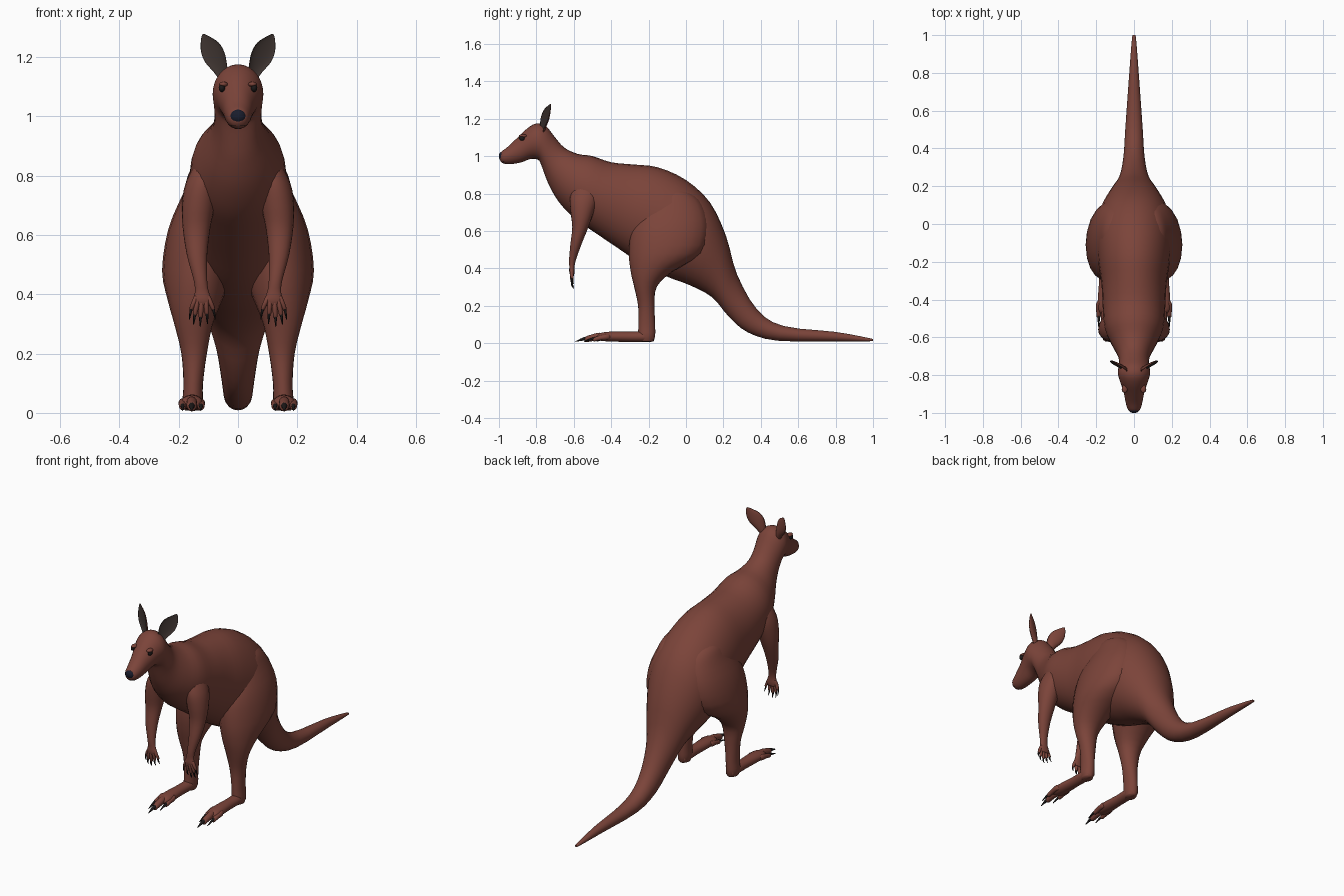
import bpy, bmesh
from math import sin, cos, pi
from mathutils import Vector, Matrix


def material(name, rgb):
    m = bpy.data.materials.new(name)
    m.diffuse_color = (*rgb, 1)
    return m


FUR = material("fur", (0.2, 0.058, 0.042))
EAR = material("ear_inside", (0.045, 0.032, 0.028))
CLAW = material("claw", (0.012, 0.01, 0.01))
NOSE = material("nose_skin", (0.01, 0.012, 0.025))


def finish(name, bm, mats, mirror):
    bmesh.ops.recalc_face_normals(bm, faces=bm.faces)
    me = bpy.data.meshes.new(name)
    bm.to_mesh(me)
    bm.free()
    for m in mats:
        me.materials.append(m)
    me.shade_smooth()
    ob = bpy.data.objects.new(name, me)
    bpy.context.collection.objects.link(ob)
    if mirror:
        ob.modifiers.new("mirror", 'MIRROR')
    return ob


def smooth_rings(rings, steps):
    """Catmull-Rom interpolation of (centre, u, v) rings."""
    out = []
    last = len(rings) - 1
    for i in range(last):
        a, b, c, d = (rings[max(0, min(last, k))] for k in (i - 1, i, i + 1, i + 2))
        for s in range(steps):
            t = s / steps
            out.append([0.5 * (2 * q + (r - p) * t + (2 * p - 5 * q + 4 * r - w) * t * t
                               + (3 * q - p - 3 * r + w) * t ** 3)
                        for p, q, r, w in zip(a, b, c, d)])
    return out + [rings[-1]]


def loft(name, rings, mats=(FUR,), mirror=True, sides=20, steps=3, hollow=None):
    """Skin over elliptical rings; hollow folds the front half inwards."""
    bm = bmesh.new()
    loops = []
    for c, u, v in smooth_rings(rings, steps):
        loop = []
        for j in range(sides):
            a = 2 * pi * j / sides
            s = sin(a)
            if hollow is not None and s > 0:
                s *= hollow
            loop.append(bm.verts.new(c + u * cos(a) + v * s))
        loops.append(loop)
    for p, q in zip(loops, loops[1:]):
        for j in range(sides):
            k = (j + 1) % sides
            f = bm.faces.new((p[j], p[k], q[k], q[j]))
            if hollow is not None and j < sides // 2:
                f.material_index = 1
    bm.faces.new(loops[0])
    bm.faces.new(loops[-1])
    return finish(name, bm, mats, mirror)


def level(rows):
    """Horizontal rings: x, y, z, x radius, y radius."""
    return [(Vector(r[:3]), Vector((r[3], 0, 0)), Vector((0, r[4], 0))) for r in rows]


def upright(rows):
    """Rings facing along y: x, y, z, x radius, z radius."""
    return [(Vector(r[:3]), Vector((r[3], 0, 0)), Vector((0, 0, r[4]))) for r in rows]


def ball(name, loc, size, mat, mirror=True):
    bm = bmesh.new()
    bmesh.ops.create_uvsphere(bm, u_segments=20, v_segments=12, radius=1,
                              matrix=Matrix.Translation(loc) @ Matrix.Diagonal((*size, 1)))
    return finish(name, bm, (mat,), mirror)


# Head, trunk and tail: top y, top z, bottom y, bottom z, half width
trunk = [
    (-0.997, 1.005, -0.995, 0.98, 0.012), (-0.985, 1.025, -0.98, 0.962, 0.032),
    (-0.95, 1.052, -0.94, 0.957, 0.044), (-0.90, 1.10, -0.88, 0.967, 0.055),
    (-0.85, 1.147, -0.83, 0.985, 0.072), (-0.80, 1.175, -0.79, 0.98, 0.085),
    (-0.75, 1.162, -0.775, 0.955, 0.083), (-0.70, 1.10, -0.755, 0.90, 0.079),
    (-0.65, 1.045, -0.73, 0.84, 0.088), (-0.58, 1.012, -0.68, 0.755, 0.12),
    (-0.50, 1.0, -0.60, 0.67, 0.155), (-0.40, 0.967, -0.50, 0.60, 0.165),
    (-0.28, 0.955, -0.36, 0.505, 0.172), (-0.15, 0.94, -0.24, 0.425, 0.19),
    (0.0, 0.872, -0.10, 0.355, 0.20), (0.13, 0.75, 0.02, 0.31, 0.18),
    (0.215, 0.57, 0.14, 0.245, 0.125), (0.272, 0.37, 0.23, 0.14, 0.078),
    (0.38, 0.18, 0.33, 0.058, 0.056), (0.52, 0.092, 0.49, 0.013, 0.046),
    (0.80, 0.06, 0.80, 0.01, 0.025), (0.98, 0.027, 0.98, 0.01, 0.011),
    (1.0, 0.02, 1.0, 0.013, 0.005)]
rings = []
for yt, zt, yb, zb, w in trunk:
    top, bot = Vector((0, yt, zt)), Vector((0, yb, zb))
    rings.append(((top + bot) / 2, Vector((w, 0, 0)), (top - bot) / 2))
loft("body_and_tail", rings, mirror=False, sides=28)

# Haunches running down to the heels
loft("hind_legs", level([
    (0.09, -0.07, 0.83, 0.02, 0.03), (0.09, -0.07, 0.80, 0.065, 0.10),
    (0.09, -0.07, 0.74, 0.095, 0.16), (0.12, -0.085, 0.62, 0.115, 0.205),
    (0.137, -0.11, 0.48, 0.119, 0.195), (0.145, -0.185, 0.38, 0.092, 0.11),
    (0.15, -0.217, 0.30, 0.065, 0.06), (0.148, -0.212, 0.20, 0.043, 0.044),
    (0.151, -0.21, 0.10, 0.033, 0.045), (0.153, -0.21, 0.04, 0.034, 0.045),
    (0.153, -0.21, 0.008, 0.026, 0.036)]))

# Long feet with three clawed toes
loft("feet", upright([
    (0.153, -0.175, 0.03, 0.022, 0.022), (0.153, -0.22, 0.034, 0.032, 0.028),
    (0.154, -0.30, 0.034, 0.031, 0.027), (0.155, -0.39, 0.035, 0.036, 0.027),
    (0.156, -0.45, 0.034, 0.036, 0.022), (0.156, -0.475, 0.03, 0.02, 0.012)]))
for label, x, tip, r in (("inner", 0.125, -0.475, 0.013), ("middle", 0.156, -0.535, 0.018),
                         ("outer", 0.187, -0.49, 0.013)):
    loft(label + "_toe", upright([
        (x * 0.6 + 0.062, -0.40, 0.034, r * 0.8, r), (x, tip + 0.07, 0.034, r, r * 1.2),
        (x, tip + 0.03, 0.028, r, r), (x, tip, 0.02, r * 0.85, r * 0.85),
        (x, tip - 0.008, 0.018, r * 0.3, r * 0.3)]), sides=12)
    loft(label + "_toe_claw", upright([
        (x, tip + 0.012, 0.026, r * 0.65, r * 0.6), (x, tip - 0.015, 0.022, r * 0.5, r * 0.5),
        (x, tip - 0.055, 0.009, 0.002, 0.002)]), (CLAW,), sides=10)

# Slim arms hanging from the shoulders
loft("arms", level([
    (0.07, -0.53, 0.89, 0.02, 0.03), (0.085, -0.535, 0.86, 0.045, 0.06),
    (0.118, -0.545, 0.78, 0.057, 0.075), (0.133, -0.555, 0.70, 0.056, 0.062),
    (0.14, -0.565, 0.62, 0.046, 0.043), (0.138, -0.588, 0.53, 0.034, 0.03),
    (0.127, -0.606, 0.45, 0.023, 0.019), (0.122, -0.61, 0.41, 0.023, 0.014),
    (0.12, -0.61, 0.38, 0.031, 0.014), (0.12, -0.608, 0.36, 0.026, 0.009)]))
for i, (x0, x1, z1) in enumerate(((0.102, 0.084, 0.35), (0.11, 0.105, 0.335),
                                  (0.122, 0.126, 0.325), (0.133, 0.145, 0.332),
                                  (0.14, 0.157, 0.35)), 1):
    loft(f"finger_{i}", level([
        (x0, -0.61, 0.395, 0.008, 0.009), ((x0 + x1) / 2, -0.612, (0.395 + z1) / 2, 0.009, 0.01),
        (x1, -0.608, z1, 0.007, 0.008), (x1, -0.607, z1 - 0.006, 0.003, 0.003)]), sides=10)
    xe = x1 + (x1 - x0) * 0.4
    loft(f"finger_claw_{i}", level([
        (x1, -0.609, z1 + 0.006, 0.005, 0.006), ((x1 + xe) / 2, -0.61, z1 - 0.014, 0.004, 0.005),
        (xe, -0.6, z1 - 0.035, 0.001, 0.001)]), (CLAW,), sides=8)

# Cupped ears with dark insides
across, forward = Vector((0.84, 0.40, -0.37)), Vector((0.28, -0.93, -0.1))
loft("ears", [(Vector((x, y, z)), across * w, forward * d) for x, y, z, w, d in (
    (0.048, -0.775, 1.13, 0.018, 0.018), (0.06, -0.77, 1.16, 0.027, 0.022),
    (0.079, -0.758, 1.20, 0.04, 0.02), (0.095, -0.745, 1.235, 0.036, 0.014),
    (0.11, -0.732, 1.262, 0.018, 0.007), (0.118, -0.725, 1.277, 0.004, 0.003))],
    (FUR, EAR), hollow=-0.5)

# Face
ball("eyes", (0.054, -0.877, 1.096), (0.011, 0.015, 0.014), CLAW)
ball("brows", (0.049, -0.872, 1.108), (0.015, 0.022, 0.009), FUR)
ball("nose", (0, -0.985, 1.0), (0.026, 0.016, 0.023), NOSE, mirror=False)
ball("mouth", (0, -0.972, 0.969), (0.026, 0.016, 0.003), CLAW, mirror=False)
